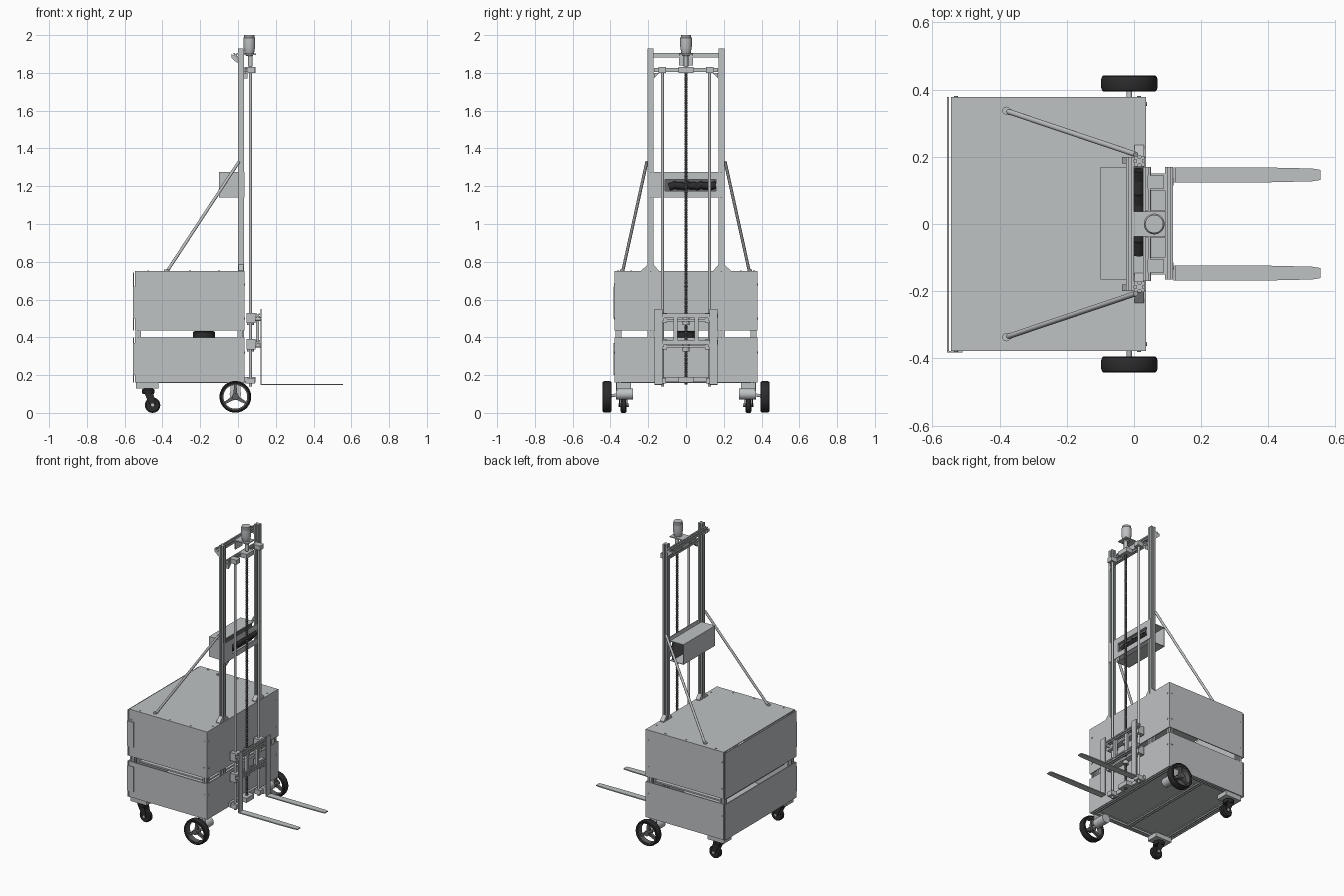
import bpy, bmesh, math
from mathutils import Vector

old = bpy.data.objects.get("Cube")
if old:
    bpy.data.objects.remove(old)


def material(name, rgb):
    m = bpy.data.materials.new(name)
    m.use_nodes = True
    m.diffuse_color = (*rgb, 1)
    m.node_tree.nodes["Principled BSDF"].inputs["Base Color"].default_value = (*rgb, 1)
    return m


GREY = material("light grey metal", (0.52, 0.54, 0.55))
DARK = material("dark steel", (0.12, 0.12, 0.125))
BLACK = material("black rubber", (0.025, 0.025, 0.027))


def finish(name, bm, mat, smooth=False):
    bmesh.ops.recalc_face_normals(bm, faces=bm.faces)
    mesh = bpy.data.meshes.new(name)
    bm.to_mesh(mesh)
    bm.free()
    ob = bpy.data.objects.new(name, mesh)
    bpy.context.collection.objects.link(ob)
    mesh.materials.append(mat)
    if smooth:
        bpy.ops.object.select_all(action='DESELECT')
        ob.select_set(True)
        bpy.context.view_layer.objects.active = ob
        bpy.ops.object.shade_smooth_by_angle(angle=math.radians(35))
    return ob


def box(name, xs, ys, zs, mat=GREY):
    bm = bmesh.new()
    bmesh.ops.create_cube(bm, size=1)
    for v in bm.verts:
        v.co = [(a + b) / 2 + c * (b - a) for c, (a, b) in zip(v.co, (xs, ys, zs))]
    return finish(name, bm, mat)


def prism(name, points, offset, mat=GREY):
    """Extrude a planar polygon along an offset vector."""
    bm = bmesh.new()
    face = bm.faces.new([bm.verts.new(p) for p in points])
    out = bmesh.ops.extrude_face_region(bm, geom=[face])["geom"]
    bmesh.ops.translate(bm, vec=offset, verts=[g for g in out if isinstance(g, bmesh.types.BMVert)])
    return finish(name, bm, mat)


def lathe(name, profile, origin, axis, mat=GREY, seg=24, closed=False):
    """Revolve (radius, height) pairs around an axis."""
    bm = bmesh.new()
    turn = Vector((0, 0, 1)).rotation_difference(Vector(axis))
    rings = []
    for r, h in profile:
        rings.append([bm.verts.new(turn @ Vector((r * math.cos(a), r * math.sin(a), h)) + Vector(origin))
                      for a in (i * math.tau / seg for i in range(seg))])
    pairs = list(zip(rings, rings[1:])) + ([(rings[-1], rings[0])] if closed else [])
    for lo, hi in pairs:
        for i in range(seg):
            j = (i + 1) % seg
            bm.faces.new((lo[i], lo[j], hi[j], hi[i]))
    if not closed:
        bm.faces.new(rings[0])
        bm.faces.new(rings[-1])
    return finish(name, bm, mat, True)


def rod(name, a, b, r, mat=GREY, seg=16):
    d = Vector(b) - Vector(a)
    return lathe(name, [(r, 0), (r, d.length)], a, d.normalized(), mat, seg)


def slotted_bar(name, a, b, w, mat=GREY):
    """Square extrusion with a groove along each side."""
    d = Vector(b) - Vector(a)
    turn = Vector((0, 0, 1)).rotation_difference(d.normalized())
    h, g, n = w / 2, w * 0.14, w * 0.22
    side = [(h, -h), (h, -g), (h - n, -g), (h - n, g), (h, g)]
    pts = []
    for k in range(4):
        c, s = round(math.cos(k * math.pi / 2)), round(math.sin(k * math.pi / 2))
        pts += [turn @ Vector((x * c - y * s, x * s + y * c, 0)) + Vector(a) for x, y in side]
    return prism(name, pts, d, mat)


# Cabinet panels, split in two tiers with an open gap
X0, X1, Y, TOP = -0.545, 0.035, 0.378, 0.75
for tier, zs in (("lower", (0.16, 0.40)), ("upper", (0.435, TOP - 0.006))):
    for s, side in ((1, "left"), (-1, "right")):
        box(f"{tier}_{side}_panel", (X0, X1), sorted((s * Y, s * (Y - 0.006))), zs)
    box(f"{tier}_fork_side_panel", (X1 - 0.006, X1), (-Y, Y), zs)
    box(f"{tier}_rear_panel", (-0.556, -0.55), (-Y, Y), zs)
box("top_panel", (X0, X1), (-Y, Y), (TOP - 0.006, TOP))
box("middle_shelf", (-0.5, 0.0), (-0.33, 0.33), (0.385, 0.395))
lathe("inner_drum", [(0.055, 0), (0.058, 0.004), (0.058, 0.034), (0.05, 0.038)], (-0.18, 0, 0.395), (0, 0, 1), BLACK)
for z in (0.2, 0.5):
    box("corner_tab", (-0.556, -0.51), (-0.383, -0.378), (z, z + 0.17))

# Cabinet frame and floor
for x in (-0.528, 0.012):
    for y in (-0.357, 0.357):
        slotted_bar("corner_post", (x, y, 0.165), (x, y, 0.74), 0.03)
box("floor_panel", (-0.54, 0.028), (-0.37, 0.37), (0.178, 0.184))
for x in (-0.528, -0.25, 0.012):
    slotted_bar("floor_cross_beam", (x, -0.37, 0.17), (x, 0.37, 0.17), 0.024)
for y in (-0.357, 0.357):
    slotted_bar("floor_side_beam", (-0.54, y, 0.17), (0.028, y, 0.17), 0.024)

# Panel bolts
for s in (-1, 1):
    for x, y in ((-0.475, 0.36), (-0.255, 0.36), (-0.1, 0.36), (0.015, 0.29)):
        rod("top_bolt", (x, s * y, TOP), (x, s * y, TOP + 0.003), 0.005, GREY, 10)
    for z in (0.32, 0.5, 0.68):
        rod("fork_side_bolt", (X1, s * 0.357, z), (X1 + 0.003, s * 0.357, z), 0.006, GREY, 10)
        for x in (-0.53, 0.015):
            rod("side_bolt", (x, s * Y, z), (x, s * (Y + 0.003), z), 0.006, GREY, 10)

# Drive wheels with three spokes, axles and motors
tyre = [(0.068, -0.02), (0.076, -0.024), (0.081, -0.021), (0.084, -0.012),
        (0.084, 0.012), (0.081, 0.021), (0.076, 0.024), (0.068, 0.02)]
for s in (-1, 1):
    c = Vector((-0.014, s * 0.418, 0.085))
    lathe("drive_tyre", tyre, c, (0, 1, 0), BLACK, 40, True)
    lathe("drive_rim", [(0.063, -0.018), (0.069, -0.018), (0.069, 0.018), (0.063, 0.018)], c, (0, 1, 0), DARK, 40, True)
    rod("drive_hub", c - Vector((0, 0.022, 0)), c + Vector((0, 0.022, 0)), 0.018, DARK)
    for k in range(3):
        a = math.radians(90 + 120 * k)
        u, w = Vector((math.cos(a), 0, math.sin(a))), Vector((-math.sin(a), 0, math.cos(a)))
        pts = [c + u * r + w * t + Vector((0, -0.008, 0)) for r, t in
               ((0.01, -0.011), (0.066, -0.006), (0.066, 0.006), (0.01, 0.011))]
        prism("drive_spoke", pts, (0, 0.016, 0), DARK)
    rod("drive_axle", (-0.014, s * 0.34, 0.1), (-0.014, s * 0.41, 0.088), 0.008)
    rod("drive_motor", (-0.014, s * 0.28, 0.1), (-0.014, s * 0.37, 0.1), 0.03)
    box("motor_bracket", (-0.04, 0.012), sorted((s * 0.365, s * 0.37)), (0.08, 0.165))

# Swivel casters
for y in (-0.33, 0.33):
    box("caster_plate", (-0.54, -0.42), (y - 0.04, y + 0.04), (0.13, 0.16))
    lathe("caster_swivel", [(0.03, 0), (0.034, 0.012), (0.034, 0.022), (0.022, 0.03)], (-0.475, y, 0.1), (0, 0, 1), BLACK)
    for s in (-1, 1):
        pts = [(x, y + s * 0.02, z) for x, z in ((-0.5, 0.112), (-0.45, 0.112), (-0.435, 0.04), (-0.45, 0.03), (-0.465, 0.04))]
        prism("caster_fork", pts, (0, s * 0.004, 0), BLACK)
    lathe("caster_wheel", [(0.034, -0.016), (0.041, -0.01), (0.041, 0.01), (0.034, 0.016)], (-0.452, y, 0.041), (0, 1, 0), BLACK)
    rod("caster_axle", (-0.452, y - 0.027, 0.041), (-0.452, y + 0.027, 0.041), 0.009, GREY)

# Mast uprights, gussets, diagonal braces and head bar
for s in (-1, 1):
    slotted_bar("mast_upright", (0.016, s * 0.187, 0.17), (0.016, s * 0.187, 1.93), 0.031)
    for y0, d in ((0.203, 0.032), (0.171, -0.025)):
        pts = [(0.002, s * y0, TOP), (0.002, s * (y0 + d), TOP), (0.002, s * (y0 + d), TOP + 0.005), (0.002, s * y0, TOP + 0.035)]
        prism("mast_gusset", pts, (0.028, 0, 0))
    rod("diagonal_brace", (-0.375, s * 0.335, TOP), (0.005, s * 0.207, 1.33), 0.008)
    rod("brace_foot", (-0.38, s * 0.337, TOP), (-0.38, s * 0.337, TOP + 0.008), 0.012)
    prism("head_bracket", [(-0.002, s * 0.18, z) for z in (1.85, 1.88)] + [(-0.035, s * 0.18, 1.9), (-0.035, s * 0.18, 1.88)], (0, s * 0.02, 0))
    pts = [(0.03, s * y, z) for y, z in ((0.17, 1.77), (0.17, 1.8), (0.14, 1.8))]
    prism("head_gusset", pts, (0.02, 0, 0))
slotted_bar("head_bar", (-0.012, -0.2, 1.893), (-0.012, 0.2, 1.893), 0.025)
slotted_bar("guide_bar", (0.038, -0.17, 1.815), (0.038, 0.17, 1.815), 0.022)

# Control box: face plate with a slot, sheet housing and cable bundle
for name, ys, zs in (("face_plate_top", (-0.2, 0.2), (1.235, 1.275)), ("face_plate_bottom", (-0.2, 0.2), (1.14, 1.175)),
                     ("face_plate_right", (-0.2, -0.11), (1.175, 1.235)), ("face_plate_left", (0.16, 0.2), (1.175, 1.235))):
    box(name, (0.031, 0.035), ys, zs)
box("control_top", (-0.1, 0.0), (-0.165, 0.17), (1.271, 1.275))
box("control_bottom", (-0.1, 0.0), (-0.165, 0.17), (1.14, 1.144))
box("control_rear", (-0.1, -0.096), (-0.165, 0.17), (1.144, 1.271))
box("control_end", (-0.096, 0.0), (-0.165, -0.161), (1.144, 1.271))
box("control_board", (-0.02, -0.012), (-0.15, 0.165), (1.15, 1.265), DARK)
for i in range(7):
    rod("cable", (0.012, -0.09 + i * 0.035, 1.195 + 0.008 * (i % 2)), (0.014, -0.05 + i * 0.035, 1.21 - 0.008 * (i % 2)), 0.019, BLACK, 12)

# Lift motor, lead screw and guide rods
SX = 0.066
lathe("lift_motor", [(0.018, 0), (0.024, 0.008), (0.031, 0.05), (0.031, 0.095), (0.027, 0.1), (0.027, 0.11)], (0.06, 0, 1.89), (0, 0, 1))
box("motor_mount", (0.0, 0.095), (-0.037, 0.037), (1.895, 1.902))
box("motor_mount_back", (0.0, 0.008), (-0.037, 0.037), (1.84, 1.9))
rod("shaft_coupler", (SX, 0, 1.835), (SX, 0, 1.89), 0.012)
turns = 280
lathe("lead_screw", [(0.009 if i % 2 else 0.006, i * 1.69 / turns) for i in range(turns + 1)], (SX, 0, 0.15), (0, 0, 1), DARK, 12)
for z in (0.16, 1.8):
    box("screw_bearing", (0.035, 0.092), (-0.04, 0.04), (z, z + 0.03))
for s in (-1, 1):
    rod("guide_rod", (SX, s * 0.125, 0.14), (SX, s * 0.125, 1.82), 0.008)
    for z in (0.155, 1.8):
        box("rod_clamp", (0.04, 0.09), (s * 0.125 - 0.02, s * 0.125 + 0.02), (z, z + 0.03))
box("foot_bar", (0.035, 0.05), (-0.15, 0.15), (0.165, 0.19))

# Lift carriage
for z in (0.345, 0.485):
    slotted_bar("carriage_bar", (0.104, -0.165, z + 0.03), (0.104, 0.17, z + 0.03), 0.024)
    box("nut_bridge", (0.052, 0.092), (-0.11, 0.11), (z, z + 0.012))
    rod("screw_nut", (SX, 0, z - 0.02), (SX, 0, z + 0.02), 0.018)
    for y in (-0.125, 0.125):
        box("slide_bearing", (0.045, 0.092), (y - 0.025, y + 0.025), (z - 0.01, z + 0.045))
        rod("clamp_knob", (0.09, y, z + 0.012), (0.118, y, z + 0.012), 0.01)
for y in (-0.055, 0.055):
    box("carriage_strut", (0.094, 0.112), (y - 0.01, y + 0.01), (0.375, 0.505))

# Forks with tapered tips
for s in (-1, 1):
    y = s * 0.146
    box("fork_back", (0.118, 0.125), (y - 0.022, y + 0.022), (0.15, 0.55))
    outline = [(0.118, -0.022), (0.4, -0.022), (0.53, -0.019), (0.555, -0.015),
               (0.555, 0.015), (0.53, 0.019), (0.4, 0.022), (0.118, 0.022)]
    prism("fork_tine", [(x, y + t, 0.147) for x, t in outline], (0, 0, 0.007))
